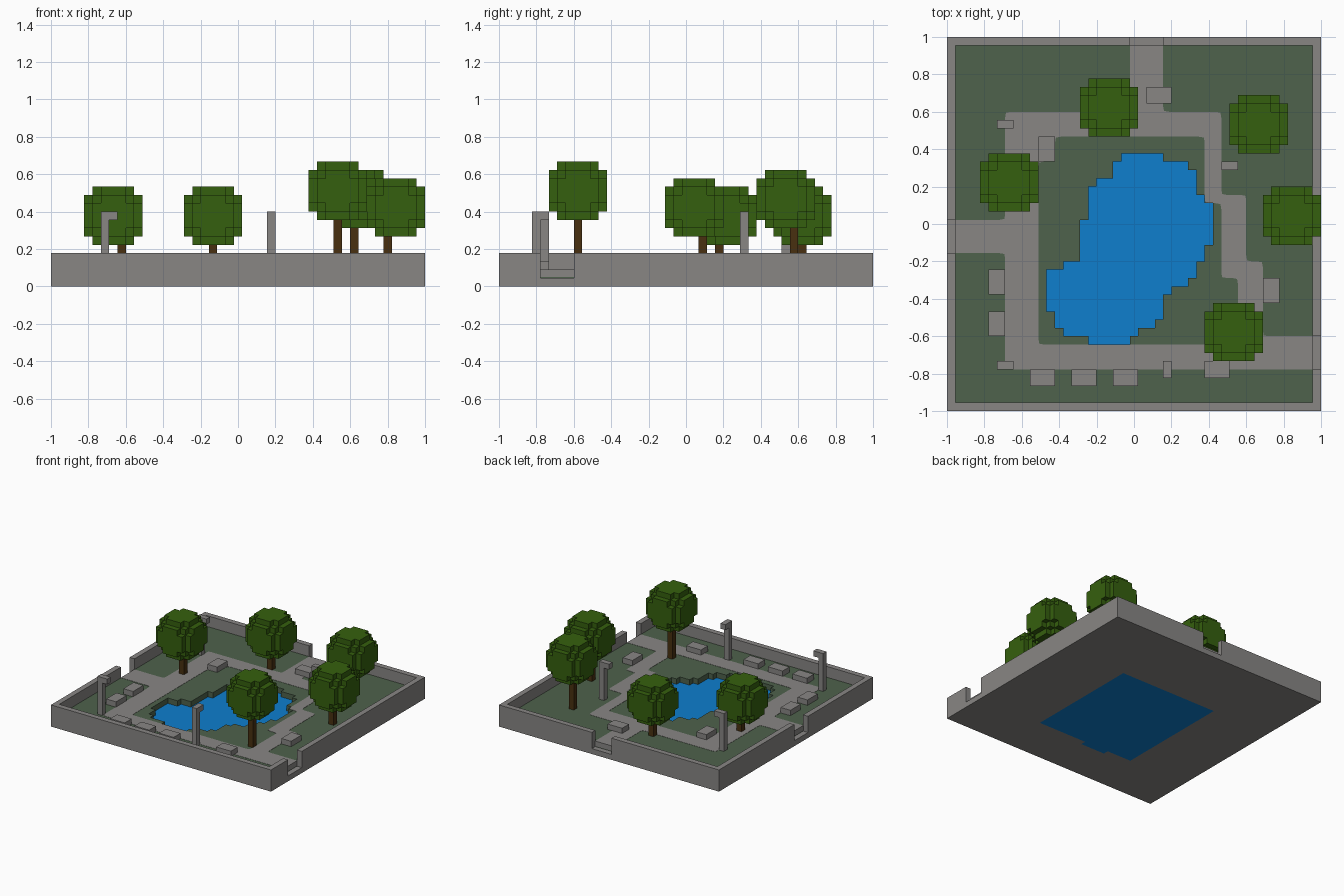
import bpy, bmesh, math
from mathutils import Vector

if "Cube" in bpy.data.objects:
    bpy.data.objects.remove(bpy.data.objects["Cube"])

U = 2 / 45          # one block; all layout below is in blocks from the front-left corner


def pos(x, y, z):
    return Vector((x * U - 1, y * U - 1, z * U))


def material(name, rgb):
    lin = [(c / 255 / 12.92) if c < 11 else ((c / 255 + 0.055) / 1.055) ** 2.4 for c in rgb]
    m = bpy.data.materials.new(name)
    m.diffuse_color = (*lin, 1)
    m.use_nodes = True
    m.node_tree.nodes["Principled BSDF"].inputs["Base Color"].default_value = m.diffuse_color
    return m


STONE = material("grey stone", (136, 134, 132))
GRASS = material("grass green", (78, 98, 76))
WATER = material("water blue", (14, 126, 206))
LEAF = material("leaf green", (53, 96, 14))
BARK = material("bark brown", (72, 48, 16))


def finish(name, bm, mat):
    bmesh.ops.recalc_face_normals(bm, faces=bm.faces[:])
    me = bpy.data.meshes.new(name)
    bm.to_mesh(me)
    bm.free()
    me.materials.append(mat)
    ob = bpy.data.objects.new(name, me)
    bpy.context.collection.objects.link(ob)
    return ob


def boxes(name, mat, *spans):
    """Each span is x0, x1, y0, y1, z0, z1."""
    bm = bmesh.new()
    for x0, x1, y0, y1, z0, z1 in spans:
        for v in bmesh.ops.create_cube(bm, size=1)["verts"]:
            v.co = pos(x1 if v.co.x > 0 else x0, y1 if v.co.y > 0 else y0, z1 if v.co.z > 0 else z0)
    return finish(name, bm, mat)


def slab(name, mat, loops, z0, z1):
    """Extruded outline; further loops are holes."""
    bm = bmesh.new()
    edges = []
    for loop in loops:
        vs = [bm.verts.new(pos(x, y, z0)) for x, y in loop]
        edges += [bm.edges.new((vs[i - 1], vs[i])) for i in range(len(vs))]
    bmesh.ops.triangle_fill(bm, use_beauty=True, use_dissolve=False, edges=edges, normal=(0, 0, 1))
    ext = bmesh.ops.extrude_face_region(bm, geom=bm.faces[:], use_keep_orig=True)["geom"]
    for v in ext:
        if isinstance(v, bmesh.types.BMVert):
            v.co.z = z1 * U
    return finish(name, bm, mat)


def rounded(loop, r=0.7):
    out = []
    for i, p in enumerate(loop):
        p, a, b = Vector(p), Vector(loop[i - 1]), Vector(loop[(i + 1) % len(loop)])
        if min(p) < 1.1 or max(p) > 43.9:      # keep path ends square
            out.append(p)
            continue
        s, e = p + (a - p).normalized() * r, p + (b - p).normalized() * r
        out += [s, (s + e) * 0.15 + p * 0.7, e]
    return out


def voxels(name, mat, cells):
    """Outer skin of a set of blocks."""
    bm = bmesh.new()
    for c in cells:
        for ax in range(3):
            for s in (0, 1):
                n = list(c)
                n[ax] += 1 if s else -1
                if tuple(n) in cells:
                    continue
                quad = []
                for i, j in ((0, 0), (1, 0), (1, 1), (0, 1)):
                    q = list(c)
                    q[ax] += s
                    q[(ax + 1) % 3] += i
                    q[(ax + 2) % 3] += j
                    quad.append(bm.verts.new(pos(*q)))
                bm.faces.new(quad if s else quad[::-1])
    bmesh.ops.remove_doubles(bm, verts=bm.verts[:], dist=1e-4)
    return finish(name, bm, mat)


# Pond outline: left and right end of each block row, from the front row up
rows = [(17, 22), (14, 23), (13, 25), (13, 26), (12, 26), (12, 26), (12, 27), (12, 29),
        (12, 30), (14, 30), (16, 31), (16, 31), (16, 32), (16, 32), (16, 32), (17, 32),
        (17, 32), (17, 31), (17, 30), (18, 30), (20, 30), (20, 29), (21, 26)]
left, right = [], []
for k, (a, b) in enumerate(rows, 8):
    for side, x in ((left, a), (right, b)):
        if side and side[-1][0] == x:
            side[-1] = (x, k + 1)
        else:
            side += [(x, k), (x, k + 1)]
pond = right + left[::-1]

# Base with the pond basin, water, and lawn
basin = [(12, 9), (17, 9), (17, 8), (22, 8), (22, 9), (32, 9), (32, 31), (12, 31)]
slab("base", STONE, [[(0, 0), (45, 0), (45, 45), (0, 45)], basin], 0, 1)
slab("pond_water", WATER, [basin], 0, 1)
slab("lawn", GRASS, [[(1, 1), (44, 1), (44, 44), (1, 44)], pond], 1, 2)

# Footpath ring with its three entrances
E = 0.04
outer = [(7, 5), (44 + E, 5), (44 + E, 9), (38, 9), (38, 18), (36, 18), (36, 26), (33, 26),
         (33, 36), (26, 36), (26, 44 + E), (22, 44 + E), (22, 36), (7, 36), (7, 23),
         (1 - E, 23), (1 - E, 19), (7, 19)]
inner = [(11, 8), (35, 8), (35, 16), (33, 16), (33, 25), (31, 25), (31, 33), (13, 33),
         (13, 30), (11, 30)]
slab("footpath", STONE, [rounded(outer), rounded(inner)], 1.1, 2 + E)

# Boundary wall with gaps on the left, back and right
boxes("boundary_wall", STONE,
      (0, 45, 0, 1, 1, 4),
      (0, 1, 1, 19, 1, 4), (0, 1, 23, 44, 1, 4),
      (0, 22, 44, 45, 1, 4), (26, 45, 44, 45, 1, 4),
      (44, 45, 1, 5, 1, 4), (44, 45, 9, 44, 1, 4))

# Benches: x, y, width, depth
for i, (x, y, w, d) in enumerate([(24, 37, 3, 2), (11, 30, 2, 3), (5, 14, 2, 3), (5, 9, 2, 3),
                                  (10, 3, 3, 2), (15, 3, 3, 2), (20, 3, 3, 2), (31, 4, 3, 2),
                                  (38, 13, 2, 3)], 1):
    boxes(f"bench_{i}", STONE, (x, x + w, y, y + d, 2, 3))

# Lamp posts: x, y and direction of the arm
for i, (x, y, dx, dy) in enumerate([(6, 34, 1, 0), (34, 29, -1, 0), (26, 4, 0, 1), (6, 5, 1, 0)], 1):
    cells = {(x, y, z) for z in range(2, 9)} | {(x + dx, y + dy, 8)}
    voxels(f"lamp_post_{i}", STONE, cells)

# Trees: canopy centre block, then trunk block
ball = [(x, y, z) for x in range(-3, 4) for y in range(-3, 4) for z in range(-3, 4)
        if x * x + y * y + z * z <= 14]
for i, (cx, cy, cz, tx, ty) in enumerate([(19, 36, 8, 19, 36), (37, 34, 10, 36, 35),
                                          (7, 27, 8, 8, 26), (41, 23, 9, 40, 24),
                                          (34, 9, 11, 34, 9)], 1):
    boxes(f"tree_trunk_{i}", BARK, (tx, tx + 1, ty, ty + 1, 2, cz - 2.5))
    voxels(f"tree_canopy_{i}", LEAF, {(cx + x, cy + y, cz + z) for x, y, z in ball})
